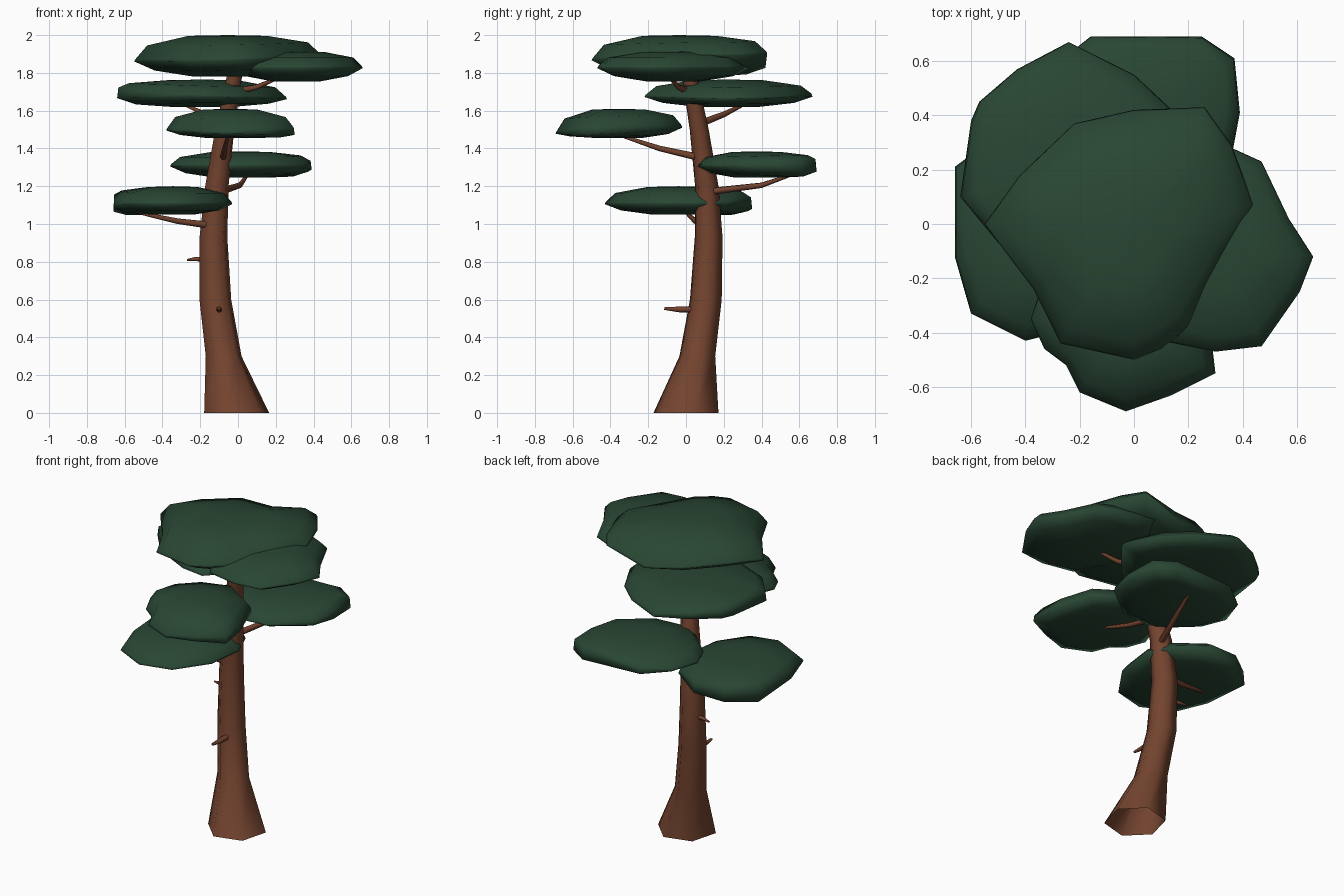
import bpy
import bmesh
import math
from mathutils import Vector

old = bpy.data.objects.get("Cube")
if old:
    bpy.data.objects.remove(old, do_unlink=True)


def make_material(name, color):
    mat = bpy.data.materials.new(name)
    mat.use_nodes = True
    mat.diffuse_color = color
    mat.node_tree.nodes["Principled BSDF"].inputs["Base Color"].default_value = color
    return mat


bark = make_material("brown bark", (0.172, 0.057, 0.028, 1))
leaves = make_material("dark green leaves", (0.022, 0.062, 0.034, 1))


def finish(name, bm, mat, angle):
    """Turn the bmesh into a smooth-shaded object."""
    bmesh.ops.recalc_face_normals(bm, faces=bm.faces)
    mesh = bpy.data.meshes.new(name)
    bm.to_mesh(mesh)
    bm.free()
    mesh.materials.append(mat)
    obj = bpy.data.objects.new(name, mesh)
    bpy.context.collection.objects.link(obj)
    bpy.ops.object.select_all(action="DESELECT")
    obj.select_set(True)
    bpy.context.view_layer.objects.active = obj
    bpy.ops.object.shade_smooth_by_angle(angle=math.radians(angle))


def bridge(bm, rings):
    """Join successive vertex rings with quads."""
    for low, high in zip(rings, rings[1:]):
        for i in range(len(low)):
            j = (i + 1) % len(low)
            bm.faces.new((low[i], low[j], high[j], high[i]))


def tube(name, path, radii, level=False):
    """Tapered six-sided limb; level keeps every ring horizontal."""
    bm = bmesh.new()
    points = [Vector(p) for p in path]
    rings = []
    for i, (point, radius) in enumerate(zip(points, radii)):
        along = points[min(i + 1, len(points) - 1)] - points[max(i - 1, 0)]
        turn = Vector((0, 0, 1)) if level else along
        quat = turn.to_track_quat("Z", "Y")
        ring = []
        for k in range(6):
            a = math.radians(15 + 60 * k)
            offset = Vector((math.cos(a), math.sin(a), 0)) * radius
            ring.append(bm.verts.new(point + quat @ offset))
        rings.append(ring)
    bridge(bm, rings)
    bm.faces.new(rings[-1])
    finish(name, bm, bark, 65)


def pad(name, outline, bottom, rim, top, tilt=(0, 0), wall=(0, 0)):
    """Domed leafy cushion; tilt slopes the rim, wall thickens it to one side.
    An outline point may carry a third value that lifts or lowers the rim."""
    bm = bmesh.new()
    xs, ys = [p[0] for p in outline], [p[1] for p in outline]
    cx, cy = (min(xs) + max(xs)) / 2, (min(ys) + max(ys)) / 2
    rise, drop = top - rim, rim - bottom
    # Each layer: scale, height, share of tilt, share of wall
    layers = ((0.36, bottom, 0, 0), (0.78, rim - drop * 0.6, 0.5, -0.8), (1, rim, 1, -1),
              (0.985, rim + 0.012, 1, 1), (0.86, rim + rise * 0.62, 0.6, 0.4),
              (0.42, top - 0.004, 0, 0))
    rings = []
    for scale, z, lean, side in layers:
        ring = []
        for x, y, *lift in outline:
            dx, dy = (x - cx) * scale, (y - cy) * scale
            slope = lean * (dx * tilt[0] + dy * tilt[1] + sum(lift))
            thick = side * max(0, dx * wall[0] + dy * wall[1])
            ring.append(bm.verts.new((cx + dx, cy + dy, z + slope + thick)))
        rings.append(ring)
    bridge(bm, rings)
    for ring, z in ((rings[0], bottom), (rings[-1], top)):
        centre = bm.verts.new((cx, cy, z))
        for i in range(len(ring)):
            bm.faces.new((ring[i], ring[(i + 1) % len(ring)], centre))
    finish(name, bm, leaves, 100)


# Curving trunk with a flared, open base
tube("trunk",
     [(-0.007, 0, 0), (-0.076, 0.06, 0.3), (-0.12, 0.105, 0.6), (-0.13, 0.12, 0.93),
      (-0.112, 0.11, 1.2), (-0.07, 0.07, 1.5), (-0.01, 0.01, 1.83)],
     [0.178, 0.098, 0.087, 0.076, 0.064, 0.052, 0.04], level=True)

# Branches carrying the leaf pads
thick = [0.02, 0.015, 0.007]
tube("lowest_branch", [(-0.12, 0.1, 0.99), (-0.32, 0.05, 1.015), (-0.57, -0.01, 1.07)], thick)
tube("back_branch", [(-0.1, 0.11, 1.17), (0.01, 0.4, 1.205), (0.06, 0.6, 1.275)], thick)
tube("front_branch", [(-0.08, 0.08, 1.35), (-0.07, -0.14, 1.4), (-0.05, -0.38, 1.48)], thick)
tube("right_branch", [(-0.06, 0.07, 1.53), (-0.17, 0.2, 1.58), (-0.32, 0.34, 1.65)], thick)
tube("upper_branch", [(-0.02, 0.02, 1.7), (0.1, -0.04, 1.725), (0.25, -0.1, 1.79)], thick)

# Bare twigs
tube("side_twig", [(-0.15, 0.13, 0.81), (-0.22, 0.14, 0.815), (-0.27, 0.15, 0.81)],
     [0.014, 0.012, 0.005])
tube("front_twig", [(-0.1, 0.08, 0.547), (-0.1, -0.03, 0.547), (-0.1, -0.115, 0.553)],
     [0.018, 0.016, 0.008])

# Leaf pads from the lowest to the crown
pad("lowest_leaves",
    [(-0.66, 0.21), (-0.66, -0.12), (-0.6, -0.33), (-0.4, -0.43), (-0.2, -0.38),
     (-0.06, -0.18), (-0.03, 0.05), (-0.1, 0.22), (-0.3, 0.35), (-0.5, 0.33)],
    1.05, 1.105, 1.2, wall=(-0.07, 0.07))
pad("back_leaves",
    [(-0.16, 0.69), (0.25, 0.69), (0.37, 0.61), (0.39, 0.41), (0.36, 0.25),
     (0.15, 0.08), (-0.1, 0.06), (-0.3, 0.25), (-0.36, 0.4), (-0.3, 0.58)],
    1.245, 1.305, 1.385, wall=(0.04, 0.06))
pad("front_leaves",
    [(-0.38, -0.35), (-0.33, -0.46), (-0.25, -0.52), (-0.2, -0.62), (-0.03, -0.69),
     (0.14, -0.63), (0.3, -0.55), (0.28, -0.38), (0.2, -0.15), (0, -0.02),
     (-0.2, -0.08), (-0.33, -0.2)],
    1.455, 1.495, 1.61, (0, 0.05), wall=(0.04, 0))
pad("right_leaves",
    [(-0.24, 0.67), (-0.43, 0.57), (-0.57, 0.45), (-0.6, 0.38), (-0.64, 0.1),
     (-0.5, -0.07), (-0.25, -0.2), (-0.1, -0.22), (0.1, 0), (0.26, 0.2),
     (0.15, 0.41), (0, 0.55)],
    1.62, 1.675, 1.765, (-0.03, 0), wall=(-0.05, 0))
pad("left_leaves",
    [(0.66, -0.12), (0.61, -0.25), (0.47, -0.45), (0.3, -0.47), (0.1, -0.43),
     (0, -0.25), (-0.04, 0), (0, 0.22), (0.12, 0.34), (0.36, 0.28),
     (0.47, 0.23), (0.57, 0.02)],
    1.755, 1.825, 1.915)
pad("crown_leaves",
    [(-0.55, 0), (-0.42, 0.18), (-0.22, 0.37, -0.02), (0, 0.42, -0.06), (0.26, 0.43, 0.01),
     (0.36, 0.29), (0.44, 0.07), (0.35, -0.1), (0.2, -0.38), (0.1, -0.46),
     (0, -0.5), (-0.27, -0.44), (-0.37, -0.24)],
    1.78, 1.875, 2, (0.03, 0.02))
